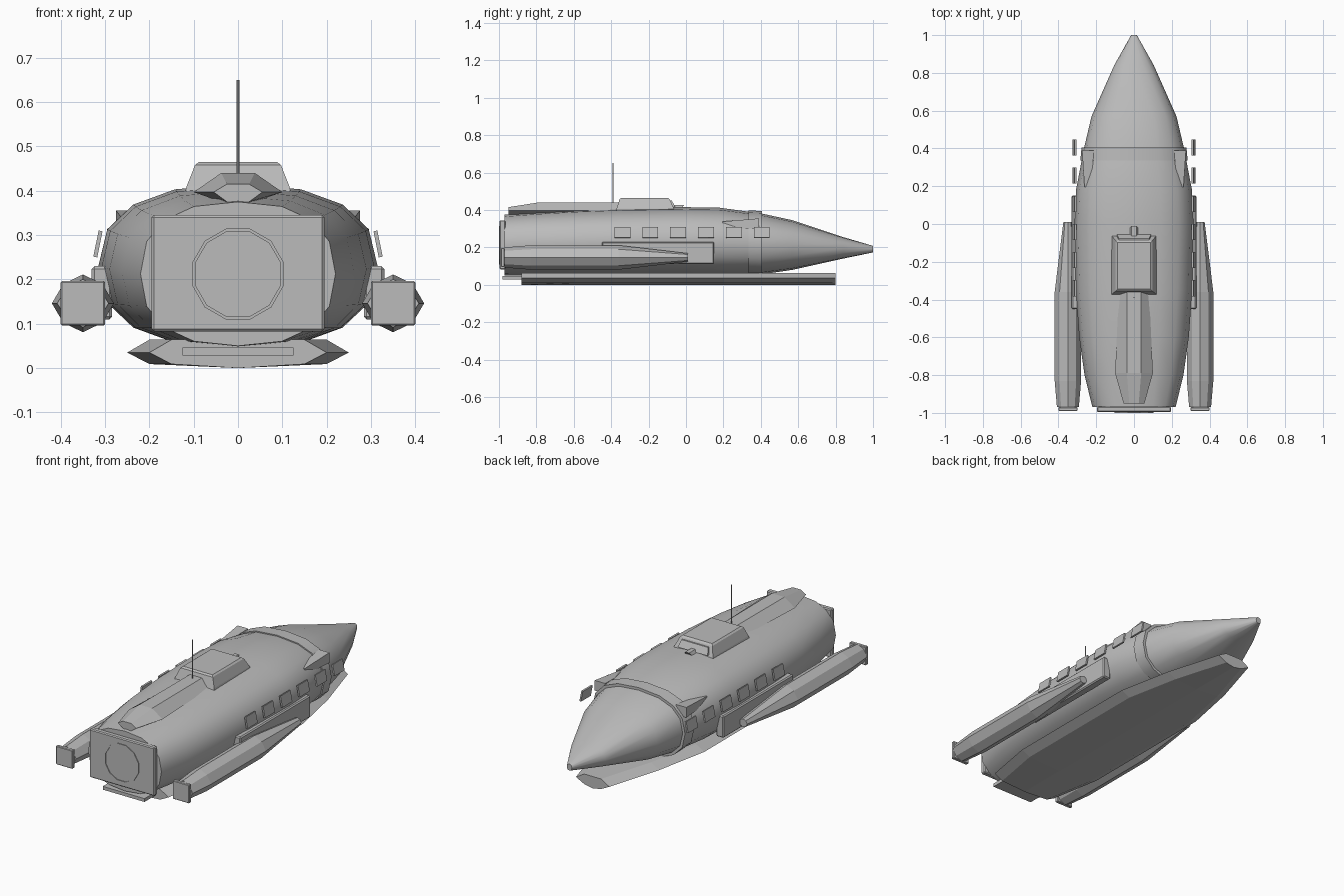
import bpy, bmesh, math
from mathutils import Vector

cube = bpy.data.objects.get("Cube")
if cube:
    bpy.data.objects.remove(cube)

grey = bpy.data.materials.new("hull grey")
grey.use_nodes = True
grey.diffuse_color = (0.5, 0.5, 0.5, 1)
grey.node_tree.nodes["Principled BSDF"].inputs["Base Color"].default_value = (0.5, 0.5, 0.5, 1)


def finish(name, bm, smooth=None, bevel=0):
    bmesh.ops.recalc_face_normals(bm, faces=bm.faces)
    mesh = bpy.data.meshes.new(name)
    bm.to_mesh(mesh)
    bm.free()
    mesh.materials.append(grey)
    obj = bpy.data.objects.new(name, mesh)
    bpy.context.collection.objects.link(obj)
    if bevel:
        mod = obj.modifiers.new("bevel", "BEVEL")
        mod.width = bevel
        mod.segments = 1
    if smooth:
        bpy.ops.object.select_all(action="DESELECT")
        obj.select_set(True)
        bpy.context.view_layer.objects.active = obj
        bpy.ops.object.shade_smooth_by_angle(angle=math.radians(smooth))
    return obj


def loft(name, rings, smooth=None, bevel=0):
    """Skin closed rings of points and cap both ends."""
    bm = bmesh.new()
    loops = [[bm.verts.new(p) for p in ring] for ring in rings]
    n = len(loops[0])
    for a, b in zip(loops, loops[1:]):
        for i in range(n):
            j = (i + 1) % n
            bm.faces.new((a[i], a[j], b[j], b[i]))
    bm.faces.new(loops[0])
    bm.faces.new(loops[-1])
    return finish(name, bm, smooth, bevel)


def box(name, centre, size, tilt=0, bevel=0):
    bm = bmesh.new()
    bmesh.ops.create_cube(bm, size=1)
    for v in bm.verts:
        v.co = Vector(a * b for a, b in zip(v.co, size))
    obj = finish(name, bm, bevel=bevel)
    obj.location = centre
    obj.rotation_euler.y = tilt
    return obj


def oval(y, half_width, bottom, top, grow=0.0, sides=16):
    """Slightly squared oval cross-section of the hull."""
    mid, half = (top + bottom) / 2, (top - bottom) / 2 + grow
    ring = []
    for i in range(sides):
        a = 2 * math.pi * i / sides
        c, s = math.cos(a), math.sin(a)
        ring.append((math.copysign(abs(c) ** 0.83, c) * (half_width + grow), y,
                     mid + math.copysign(abs(s) ** 0.83, s) * half))
    return ring


# Main hull with pointed nose
hull = [(-0.97, 0.22, 0.05, 0.375), (-0.8, 0.262, 0.048, 0.388), (-0.6, 0.29, 0.046, 0.4),
        (-0.35, 0.308, 0.045, 0.41), (0, 0.315, 0.045, 0.415), (0.18, 0.307, 0.046, 0.412),
        (0.4, 0.265, 0.055, 0.382), (0.57, 0.225, 0.08, 0.345), (0.84, 0.105, 0.14, 0.255),
        (1, 0.015, 0.173, 0.208)]
loft("hull", [oval(*s) for s in hull], smooth=35)

# Raised collar behind the nose
loft("nose_collar", [oval(0.335, 0.278, 0.053, 0.391, 0.006),
                     oval(0.405, 0.264, 0.055, 0.381, 0.014)], smooth=35)

# Belly keel
def keel_ring(y, w):
    inner = w - 0.05
    return [(w, y, 0.035), (inner, y, 0.064), (-inner, y, 0.064), (-w, y, 0.035),
            (-inner, y, 0.009), (0, y, 0), (inner, y, 0.009)]

loft("belly_keel", [keel_ring(*s) for s in
                    [(-0.88, 0.2), (-0.6, 0.25), (0.2, 0.25), (0.5, 0.19), (0.8, 0.1)]])
box("rear_step", (0, -0.925, 0.037), (0.25, 0.11, 0.018))

# Rear door plate with a shallow round recess
bm = bmesh.new()
sides = 12
def circle(r, y):
    return [bm.verts.new((r * math.cos(2 * math.pi * (i + 0.5) / sides), y,
                          0.212 + r * math.sin(2 * math.pi * (i + 0.5) / sides)))
            for i in range(sides)]
disc_rings = [circle(0.106, -0.98), circle(0.106, -1.0), circle(0.099, -1.0), circle(0.099, -0.994)]
for a, b in zip(disc_rings, disc_rings[1:]):
    for i in range(sides):
        j = (i + 1) % sides
        bm.faces.new((a[i], a[j], b[j], b[i]))
bm.faces.new(disc_rings[-1])
finish("round_hatch", bm)
box("rear_plate", (0, -0.981, 0.214), (0.39, 0.03, 0.262), bevel=0.005)

# Dorsal spine
def spine_ring(y, w, flat, top):
    return [(w, y, 0.397), (flat, y, top), (-flat, y, top), (-w, y, 0.397),
            (-flat, y, 0.375), (flat, y, 0.375)]

loft("dorsal_spine", [spine_ring(*s) for s in
                      [(-0.95, 0.055, 0.025, 0.415), (-0.79, 0.1, 0.038, 0.44),
                       (-0.36, 0.08, 0.036, 0.44)]])

# Roof cabin, its front pane and the small nose wedge
def rectangle(x, y0, y1, z):
    return [(x, y0, z), (x, y1, z), (-x, y1, z), (-x, y0, z)]

loft("roof_cabin", [rectangle(0.12, -0.375, -0.06, 0.395), rectangle(0.116, -0.37, -0.065, 0.41),
                    rectangle(0.097, -0.355, -0.088, 0.458), rectangle(0.088, -0.345, -0.098, 0.465)])
loft("cabin_front_pane", [rectangle(0.09, -0.08, -0.056, 0.415),
                          rectangle(0.08, -0.1, -0.076, 0.45)])
loft("roof_wedge", [rectangle(0.03, -0.08, -0.03, 0.4), rectangle(0.012, -0.08, -0.01, 0.427)])

# Antenna
bm = bmesh.new()
bmesh.ops.create_cone(bm, cap_ends=True, segments=8, radius1=0.003, radius2=0.003, depth=0.23)
finish("antenna", bm).location = (0, -0.39, 0.535)


def pod_ring(x, y, corner, side, cz=0.146):
    """Eight-sided engine pod section with pushed-out side middles."""
    pts = [(side, 0), (corner, corner), (0, side * 0.93), (-corner, corner),
           (-side, 0), (-corner, -corner), (0, -side * 0.93), (corner, -corner)]
    return [(x + px, y, cz + pz) for px, pz in pts]


for label, s in (("left", 1), ("right", -1)):
    # Engine pods and their square rear caps
    loft(label + "_engine_pod",
         [pod_ring(s * 0.35, *p) for p in [(-0.97, 0.036, 0.058), (-0.83, 0.044, 0.07),
                                            (-0.36, 0.044, 0.07), (0.01, 0.016, 0.024)]])
    box(label + "_engine_cap", (s * 0.35, -0.98, 0.146), (0.1, 0.02, 0.1), bevel=0.003)
    # Side panel that carries the pod
    box(label + "_pod_mount", (s * 0.307, -0.15, 0.17), (0.046, 0.6, 0.12), bevel=0.006)
    # Wedge brackets running back from the collar
    loft(label + "_collar_bracket",
         [[(s * x, y, z) for x, z in ((a, 0.3), (b, 0.3), (b, top), (a, top))]
          for y, a, b, top in ((0.195, 0.228, 0.262, 0.338), (0.39, 0.212, 0.275, 0.355))])
    # Row of side windows
    for i in range(6):
        box(f"{label}_window_{i + 1}", (s * 0.316, -0.34 + i * 0.149, 0.28),
            (0.009, 0.085, 0.06), tilt=-s * 0.2)
